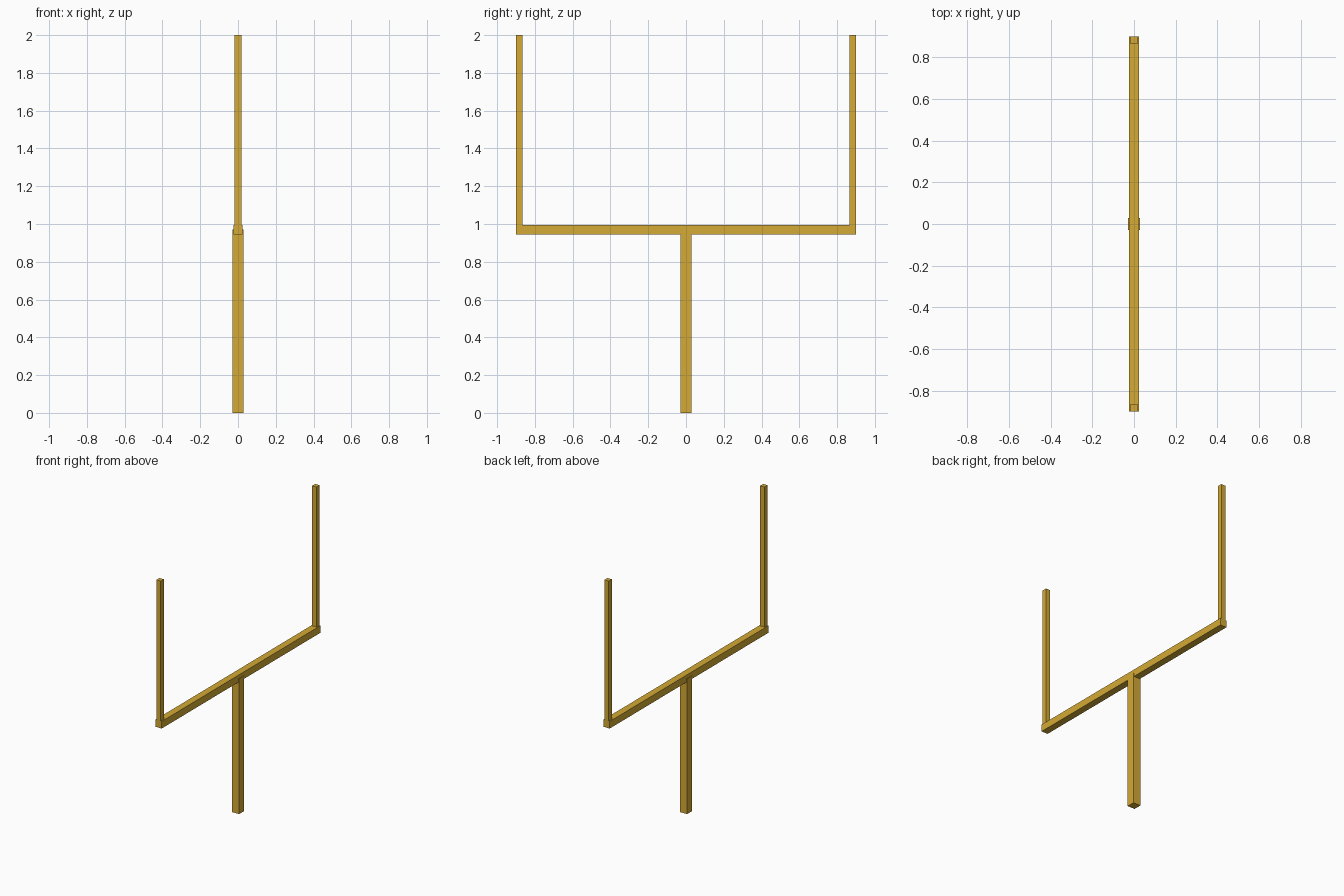
import bpy

if "Cube" in bpy.data.objects:
    bpy.data.objects.remove(bpy.data.objects["Cube"])

gold = bpy.data.materials.new("gold_paint")
gold.diffuse_color = (0.66, 0.40, 0.035, 1)
gold.use_nodes = True
gold.node_tree.nodes["Principled BSDF"].inputs["Base Color"].default_value = gold.diffuse_color


def box(name, lo, hi):
    """Square tube spanning two opposite corners."""
    bpy.ops.mesh.primitive_cube_add(size=1, location=[(a + b) / 2 for a, b in zip(lo, hi)])
    ob = bpy.context.object
    ob.name = name
    ob.scale = [b - a for a, b in zip(lo, hi)]
    bpy.ops.object.transform_apply(location=False, rotation=False, scale=True)
    ob.data.materials.append(gold)
    return ob


# Base post, running up into the middle of the crossbar
box("base_post", (-0.029, -0.029, 0), (0.029, 0.029, 0.97))

# Crossbar
box("crossbar", (-0.025, -0.9, 0.945), (0.025, 0.9, 0.996))

# Two uprights, flush with the crossbar ends
for side, y in (("left", -0.8825), ("right", 0.8825)):
    box(side + "_upright", (-0.0175, y - 0.0175, 0.97), (0.0175, y + 0.0175, 2.0))
